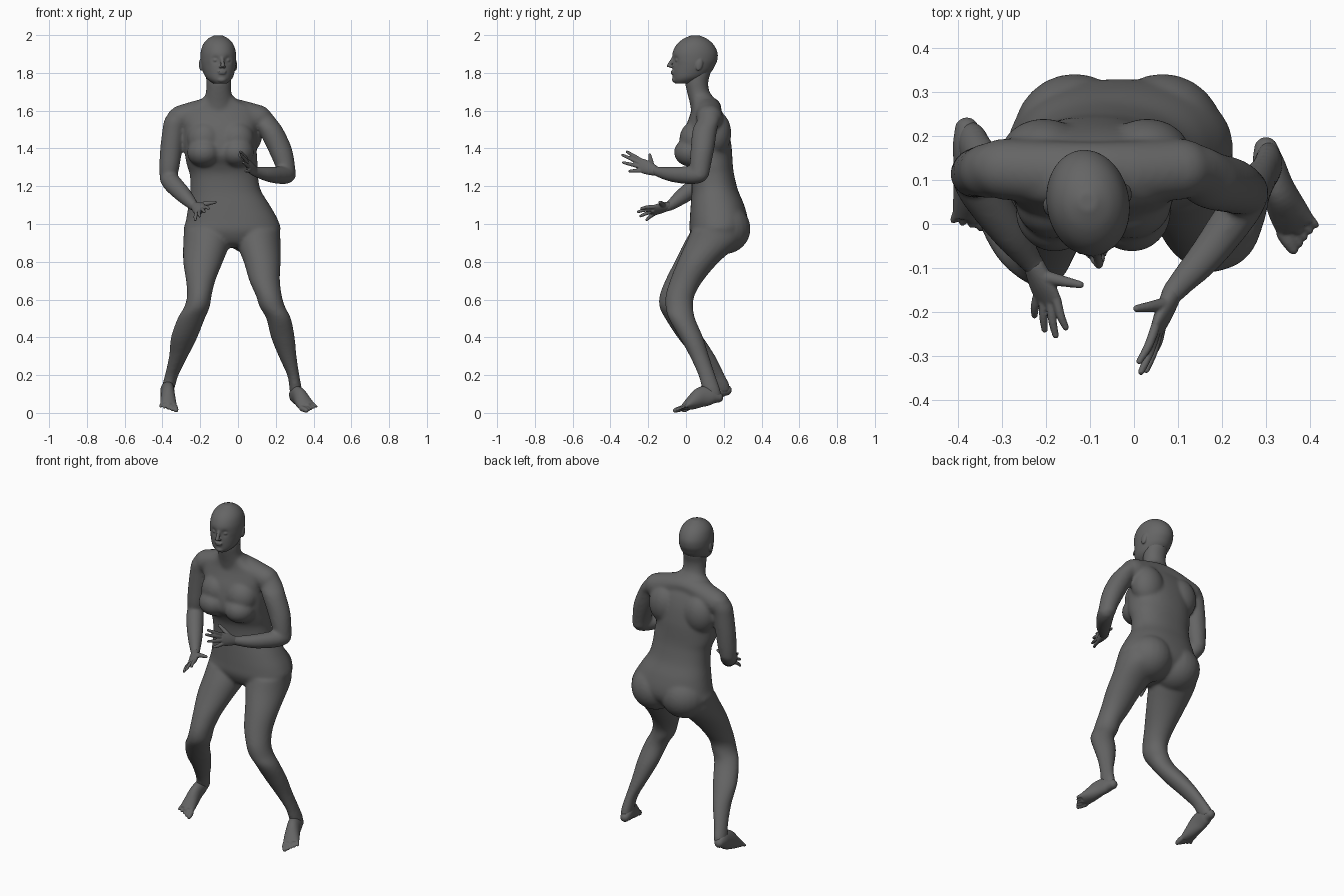
import bpy, bmesh, math
from mathutils import Vector, Matrix

skin = bpy.data.materials.new("dark_grey")
skin.diffuse_color = (0.13, 0.13, 0.13, 1)


def spline(rows, steps=5):
    """Catmull-Rom interpolation through rows of numbers."""
    rows = [Vector(r) for r in rows]
    out = []
    for i in range(len(rows) - 1):
        p0, p1 = rows[max(i - 1, 0)], rows[i]
        p2, p3 = rows[i + 1], rows[min(i + 2, len(rows) - 1)]
        for k in range(steps):
            t = k / steps
            out.append(0.5 * (2 * p1 + (p2 - p0) * t + (2 * p0 - 5 * p1 + 4 * p2 - p3) * t * t
                              + (3 * p1 - p0 - 3 * p2 + p3) * t ** 3))
    return out + [rows[-1]]


def skin_rings(bm, rings, n, power=2.0):
    """Closed loft through rings given as (centre, side vector, up vector)."""
    loops = []
    for c, s, u in rings:
        loop = []
        for k in range(n):
            a = 2 * math.pi * k / n
            ca, sa = math.cos(a), math.sin(a)
            x = math.copysign(abs(ca) ** (2 / power), ca)
            y = math.copysign(abs(sa) ** (2 / power), sa)
            loop.append(bm.verts.new(c + s * x + u * y))
        loops.append(loop)
    for a, b in zip(loops, loops[1:]):
        for k in range(n):
            bm.faces.new((a[k], a[(k + 1) % n], b[(k + 1) % n], b[k]))
    bm.faces.new(loops[0][::-1])
    bm.faces.new(loops[-1])


def slices(bm, rows, n=40, power=2.0):
    """Loft through level slices: z, x min, x max, y min, y max."""
    skin_rings(bm, [(Vector(((x0 + x1) / 2, (y0 + y1) / 2, z)), Vector(((x1 - x0) / 2, 0, 0)),
                     Vector((0, (y1 - y0) / 2, 0))) for z, x0, x1, y0, y1 in spline(rows)], n, power)


def tube(bm, rows, side=(1, 0, 0.01), n=20):
    """Rounded tube along x, y, z, half width, half thickness."""
    pts = spline(rows)
    rings = []
    for i, p in enumerate(pts):
        t = (pts[min(i + 1, len(pts) - 1)] - pts[max(i - 1, 0)]).to_3d().normalized()
        s = Vector(side)
        s = (s - t * s.dot(t)).normalized()
        rings.append((p.to_3d(), s * p[3], t.cross(s) * p[4]))
    skin_rings(bm, rings, n)
    for p in (rows[0], rows[-1]):
        ball(bm, p[:3], (min(p[3], p[4]) * 0.98,) * 3)


def ball(bm, c, r, tilt=0.0):
    m = Matrix.Translation(c) @ Matrix.Rotation(tilt, 4, 'X') @ Matrix.Diagonal((*r, 1))
    bmesh.ops.create_uvsphere(bm, u_segments=24, v_segments=16, radius=1, matrix=m)


def finish(bm, name, voxel, smooth):
    """Fuse the overlapping volumes into one smooth skin."""
    bmesh.ops.recalc_face_normals(bm, faces=bm.faces)
    me = bpy.data.meshes.new(name)
    bm.to_mesh(me)
    bm.free()
    ob = bpy.data.objects.new(name, me)
    bpy.context.collection.objects.link(ob)
    me.materials.append(skin)
    mod = ob.modifiers.new("fuse", 'REMESH')
    mod.mode = 'VOXEL'
    mod.voxel_size = voxel
    mod.use_smooth_shade = True
    mod = ob.modifiers.new("soften", 'SMOOTH')
    mod.factor = 0.5
    mod.iterations = smooth
    return ob


# ---- body: torso, neck, arms and legs
bm = bmesh.new()
slices(bm, [(.875, -.10, .05, .10, .22), (.90, -.22, .16, .05, .27), (.96, -.285, .222, .02, .32),
            (1.02, -.275, .212, .02, .328), (1.10, -.262, .168, .025, .308), (1.18, -.252, .12, .03, .275),
            (1.26, -.255, .105, .025, .255), (1.31, -.27, .105, .005, .248), (1.36, -.28, .10, -.025, .245),
            (1.42, -.285, .10, -.025, .24), (1.50, -.29, .10, -.008, .225), (1.56, -.30, .11, .015, .205),
            (1.61, -.28, .09, .03, .18), (1.65, -.21, .01, .03, .16), (1.69, -.16, -.04, .02, .13)], 56, 2.25)
tube(bm, [(-.30, .125, 1.56, .07, .07), (-.10, .115, 1.615, .072, .06), (.11, .125, 1.56, .07, .07)], (0, 1, 0))
# neck
slices(bm, [(1.58, -.20, -.01, .03, .175), (1.64, -.185, -.02, .02, .16), (1.70, -.17, -.035, .005, .125),
            (1.75, -.168, -.036, -.005, .118), (1.80, -.17, -.038, 0, .13), (1.85, -.165, -.045, .01, .135)])
for x in (-.18, -.005):  # bust and the slope above it
    ball(bm, (x, .03, 1.38), (.09, .094, .078))
    ball(bm, (x * .95 - .004, .05, 1.45), (.095, .085, .095))
for x in (-.205, .03):  # shoulder blades
    ball(bm, (x, .155, 1.48), (.10, .085, .12))
for x in (-.135, .065):  # buttocks
    ball(bm, (x, .2, .975), (.14, .142, .135))
# right leg
slices(bm, [(.97, -.285, -.03, .03, .30), (.90, -.29, -.04, -.01, .28), (.80, -.29, -.08, -.06, .165),
            (.70, -.275, -.12, -.11, .075), (.62, -.27, -.14, -.14, .02), (.56, -.285, -.15, -.14, .01),
            (.50, -.32, -.175, -.11, .02), (.40, -.355, -.215, -.045, .09), (.30, -.365, -.265, .035, .155),
            (.20, -.387, -.315, .11, .205), (.15, -.40, -.33, .13, .23), (.11, -.405, -.343, .15, .235)])
# left leg
slices(bm, [(.97, -.02, .222, .03, .30), (.90, -.01, .225, 0, .285), (.80, .03, .225, -.045, .175),
            (.70, .06, .222, -.085, .09), (.62, .095, .232, -.108, .045), (.56, .115, .25, -.108, .038),
            (.50, .15, .28, -.092, .048), (.40, .175, .30, -.035, .09), (.30, .215, .31, .02, .122),
            (.20, .26, .325, .065, .155), (.13, .272, .337, .085, .18), (.08, .275, .335, .105, .19)])
# right arm
slices(bm, [(1.60, -.36, -.26, .08, .18), (1.55, -.39, -.26, .06, .185), (1.50, -.40, -.28, .06, .18),
            (1.40, -.412, -.295, .06, .175), (1.30, -.417, -.31, .06, .168), (1.24, -.414, -.325, .07, .16)])
tube(bm, [(-.37, .11, 1.245, .047, .047), (-.345, .07, 1.212, .050, .050), (-.285, -.015, 1.15, .043, .043),
          (-.238, -.08, 1.10, .029, .029), (-.222, -.10, 1.09, .025, .025)])
# left arm
slices(bm, [(1.60, .06, .165, .08, .175), (1.55, .08, .205, .06, .18), (1.50, .105, .24, .035, .165),
            (1.40, .155, .285, .025, .15), (1.30, .20, .303, .02, .13), (1.25, .215, .305, .03, .12)])
tube(bm, [(.262, .07, 1.262, .046, .046), (.235, .025, 1.258, .048, .048), (.167, -.068, 1.262, .041, .041),
          (.10, -.142, 1.275, .029, .029), (.082, -.165, 1.285, .025, .025)])
finish(bm, "body", .008, 13)

# ---- head, modelled facing forward and then turned slightly
bm = bmesh.new()
slices(bm, [(1.999, -.02, .02, .03, .07), (1.98, -.055, .055, -.015, .112), (1.95, -.08, .08, -.050, .146),
            (1.91, -.092, .092, -.071, .167), (1.87, -.094, .094, -.074, .167), (1.84, -.091, .091, -.072, .155),
            (1.81, -.084, .084, -.073, .138), (1.78, -.073, .073, -.072, .105), (1.76, -.057, .057, -.069, .07),
            (1.743, -.034, .034, -.058, .03)], 64)
for v in bm.verts:  # eye sockets
    for sx in (-1, 1):
        d = (v.co - Vector((sx * .034, -.066, 1.868))).length
        v.co.y += .011 * math.exp(-(d / .018) ** 2)
for sx in (-1, 1):
    ball(bm, (sx * .033, -.051, 1.867), (.014, .014, .011))
    ball(bm, (sx * .010, -.080, 1.833), (.008, .012, .007))
    ball(bm, (sx * .093, .055, 1.842), (.009, .018, .032), -.25)
tube(bm, [(0, -.066, 1.885, .010, .008), (0, -.081, 1.857, .010, .010), (0, -.096, 1.837, .011, .009)])
ball(bm, (0, -.074, 1.808), (.024, .009, .005))
ball(bm, (0, -.073, 1.798), (.020, .009, .006))
ball(bm, (0, -.058, 1.764), (.026, .018, .016))
head = finish(bm, "head", .004, 6)
head.data.transform(Matrix.Translation((-.105, .05, 0)) @ Matrix.Rotation(math.radians(10), 4, 'Z')
                    @ Matrix.Translation((0, -.05, 0)))


# ---- hands: flat palm, four fingers (index to little) and a thumb
def hand(name, wrist, knuckle, across, tips, thumb):
    bm = bmesh.new()
    w, k, a = Vector(wrist), Vector(knuckle), Vector(across).normalized()
    mid = w.lerp(k, .55)
    tube(bm, [(*w, .025, .023), (*mid, .036, .020), (*k, .037, .014)], a)
    normal = a.cross(k - w).normalized()
    up = normal if normal.z > 0 else -normal
    for i, tip in enumerate(tips):
        base = k + a * (.027 - .018 * i) - (k - w) * .12
        bend = base.lerp(Vector(tip), .55) + up * .004
        tube(bm, [(*base, .011, .011), (*bend, .010, .010), (*tip, .0075, .0075)], a, 12)
    base = w.lerp(k, .3) + a * .018
    bend = base.lerp(Vector(thumb), .55) + a * .004
    tube(bm, [(*base, .017, .016), (*bend, .012, .012), (*thumb, .0085, .0085)], k - w, 12)
    finish(bm, name, .0035, 2)


hand("right_hand", (-.228, -.092, 1.095), (-.193, -.175, 1.072), (.073, -.02, .055),
     [(-.155, -.235, 1.082), (-.178, -.253, 1.065), (-.203, -.24, 1.042), (-.226, -.208, 1.022)],
     (-.122, -.138, 1.115))
hand("left_hand", (.088, -.155, 1.278), (.052, -.24, 1.312), (-.025, -.01, .09),
     [(.012, -.312, 1.382), (.016, -.336, 1.365), (.028, -.332, 1.325), (.042, -.298, 1.280)],
     (.006, -.192, 1.365))


# ---- feet: heel to ball, then five toes from the big toe outwards
def foot(name, rows, side, big, little):
    bm = bmesh.new()
    s = Vector(side).normalized()
    tube(bm, rows, s, 28)
    ball_of_foot = Vector(rows[-1][:3])
    for i in range(5):
        f = i / 4
        base = ball_of_foot + s * (.036 * (2 * f - 1))
        tip = Vector(big).lerp(Vector(little), f)
        r = .015 - .005 * min(1, f * 2)
        tube(bm, [(*base, r, r), (*base.lerp(tip, .5), r, r), (*tip, r * .85, r * .8)], s, 12)
    finish(bm, name, .004, 5)


foot("right_foot", [(-.38, .215, .120, .028, .030), (-.376, .18, .122, .035, .048),
                    (-.373, .12, .103, .036, .056), (-.37, .065, .068, .041, .040),
                    (-.368, .02, .039, .045, .020)], (-1, .12, .25),
     (-.328, -.012, .014), (-.41, .008, .035))
foot("left_foot", [(.30, .170, .082, .028, .030), (.307, .135, .090, .035, .048),
                   (.325, .085, .085, .037, .054), (.347, .035, .056, .044, .039),
                   (.368, -.005, .033, .047, .020)], (.85, .5, .25),
     (.362, -.058, .013), (.413, -.002, .034))
